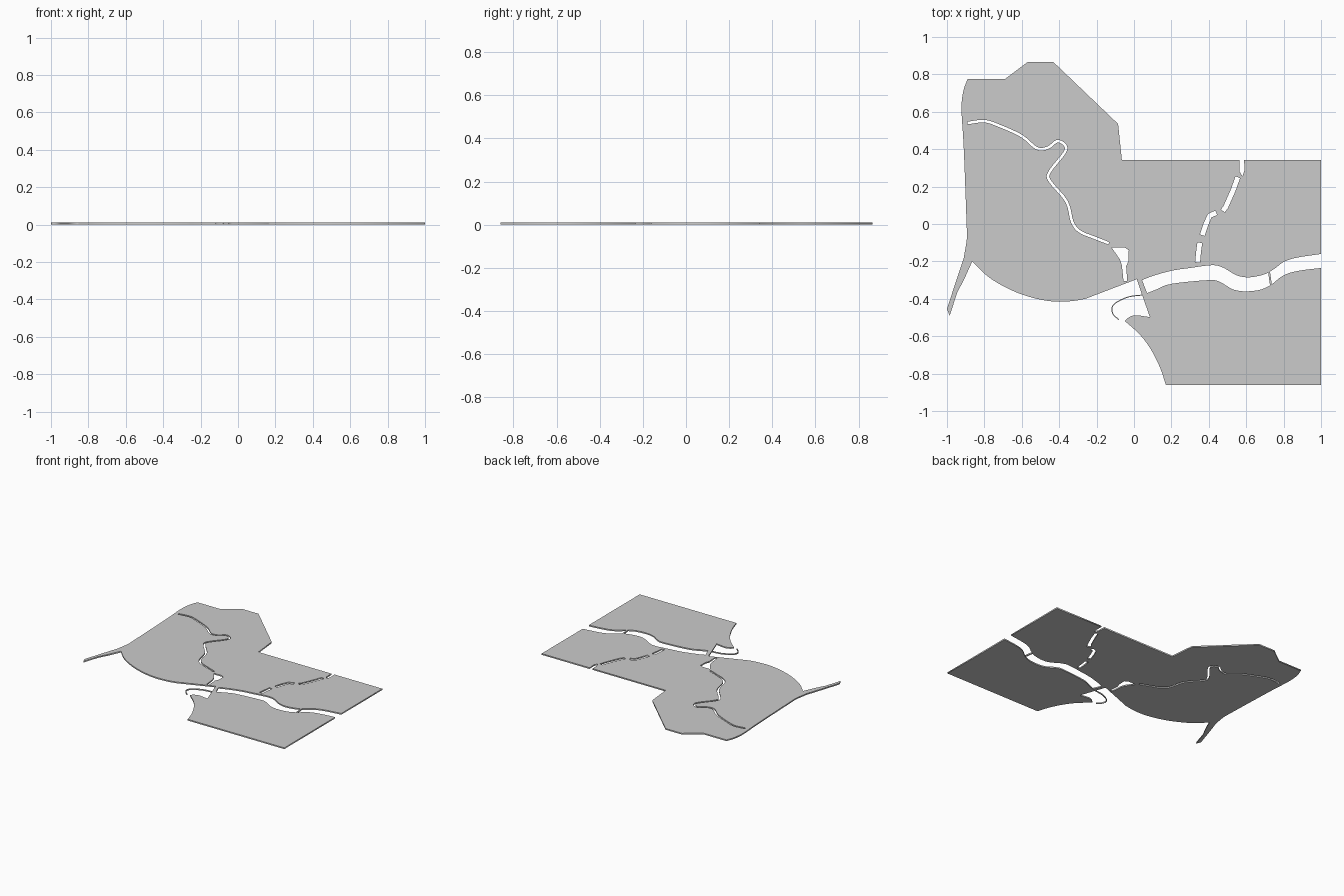
import bpy
from mathutils import Vector

T = 0.01  # slab thickness


def smooth(pts, n=4):
    """Catmull-Rom interpolation through a few key points."""
    p = [Vector(q) for q in pts]
    p = [2 * p[0] - p[1]] + p + [2 * p[-1] - p[-2]]
    out = []
    for a, b, c, d in zip(p, p[1:], p[2:], p[3:]):
        for i in range(n):
            t = i / n
            out.append(0.5 * (2 * b + (c - a) * t + (2 * a - 5 * b + 4 * c - d) * t * t
                              + (3 * b - a - 3 * c + d) * t ** 3))
    return [tuple(v) for v in out + [p[-2]]]


def ribbon(pts, width):
    """Closed outline of a strip of constant width along a path."""
    p = [Vector(q) for q in pts]
    left, right = [], []
    for i, q in enumerate(p):
        d = (p[min(i + 1, len(p) - 1)] - p[max(i - 1, 0)]).normalized()
        side = Vector((-d.y, d.x)) * width / 2
        left.append(tuple(q + side))
        right.append(tuple(q - side))
    return left + right[::-1]


def slab(name, outline, holes=()):
    """Flat plate from a filled outline with holes."""
    cu = bpy.data.curves.new(name, 'CURVE')
    cu.dimensions = '2D'
    cu.fill_mode = 'BOTH'
    cu.extrude = T / 2
    for loop in [outline, *holes]:
        s = cu.splines.new('POLY')
        s.points.add(len(loop) - 1)
        for pt, (x, y) in zip(s.points, loop):
            pt.co = (x, y, 0, 1)
        s.use_cyclic_u = True
    ob = bpy.data.objects.new(name, cu)
    bpy.context.collection.objects.link(ob)
    ob.location.z = T / 2
    bpy.ops.object.select_all(action='DESELECT')
    ob.select_set(True)
    bpy.context.view_layer.objects.active = ob
    bpy.ops.object.convert(target='MESH')
    return ob


# Banks of the main river, west to east
north_bank = smooth([(0.043, -0.3), (0.1, -0.278), (0.2, -0.25), (0.3, -0.235), (0.42, -0.22),
                     (0.48, -0.235), (0.55, -0.275), (0.62, -0.285), (0.7, -0.268),
                     (0.75, -0.24), (0.8, -0.203), (0.87, -0.18), (1, -0.16)])
south_bank = smooth([(0.07, -0.37), (0.12, -0.35), (0.2, -0.32), (0.4, -0.3), (0.46, -0.31),
                     (0.53, -0.35), (0.6, -0.36), (0.68, -0.35), (0.74, -0.32),
                     (0.78, -0.287), (0.83, -0.262), (0.9, -0.247), (1, -0.235)])

# North land: straight borders, stream notch, river bank, curved coast, tail
border = [(-0.89, 0.775), (-0.69, 0.775), (-0.57, 0.865), (-0.43, 0.865), (-0.085, 0.535),
          (-0.065, 0.343), (0.563, 0.343), (0.565, 0.28), (0.58, 0.255), (0.592, 0.29),
          (0.588, 0.343), (1, 0.343)]
coast = smooth([(-0.26, -0.4), (-0.33, -0.412), (-0.42, -0.415), (-0.52, -0.4),
                (-0.63, -0.365), (-0.73, -0.315), (-0.8, -0.265), (-0.865, -0.2)])
tail = [(-0.91, -0.3), (-0.945, -0.365), (-0.985, -0.49), (-1, -0.455), (-0.95, -0.3)]
west_edge = smooth([(-0.91, -0.18), (-0.894, -0.08), (-0.895, 0.0), (-0.91, 0.4),
                    (-0.922, 0.6), (-0.918, 0.68), (-0.908, 0.73)])

creek = ribbon(smooth([(-0.89, 0.54), (-0.8, 0.55), (-0.72, 0.525), (-0.6, 0.47),
                       (-0.52, 0.405), (-0.46, 0.408), (-0.41, 0.443), (-0.368, 0.42),
                       (-0.372, 0.38), (-0.45, 0.28), (-0.45, 0.23), (-0.36, 0.12),
                       (-0.33, 0.01), (-0.29, -0.04), (-0.22, -0.07), (-0.135, -0.103)]), 0.014)
pond = [(-0.12, -0.125), (-0.05, -0.125), (-0.028, -0.14), (-0.03, -0.2), (-0.042, -0.225),
        (-0.036, -0.305), (-0.056, -0.305), (-0.065, -0.22), (-0.075, -0.19)]
stream = [ribbon(p, 0.026) for p in (
    [(0.555, 0.25), (0.53, 0.18), (0.49, 0.09), (0.475, 0.07)],
    [(0.44, 0.06), (0.405, 0.045), (0.385, 0.0), (0.365, -0.06)],
    [(0.352, -0.1), (0.345, -0.15), (0.34, -0.205)])]

slab("north_land", border + north_bank[::-1] + [(0.015, -0.295)] + coast + tail + west_edge,
     [creek, pond, *stream])

# South land with its curved bay
bay = smooth([(0.17, -0.86), (0.14, -0.77), (0.09, -0.67), (0.03, -0.59), (-0.05, -0.518)])
cove = smooth([(-0.05, -0.518), (-0.025, -0.498), (0.01, -0.488), (0.085, -0.498)])[1:]
slab("south_land", south_bank + [(1, -0.86)] + bay + cove + [(0.042, -0.375)])

# Bridges over the main river
slab("west_bridge", [(0.015, -0.295), (0.043, -0.3), (0.07, -0.37), (0.042, -0.375)])
slab("east_bridge", ribbon([(0.722, -0.255), (0.732, -0.325)], 0.01))

# Thin curved breakwater
slab("breakwater", ribbon(smooth([(0.042, -0.38), (-0.03, -0.39), (-0.095, -0.42),
                                  (-0.118, -0.45), (-0.11, -0.485), (-0.08, -0.512)]), 0.005))
